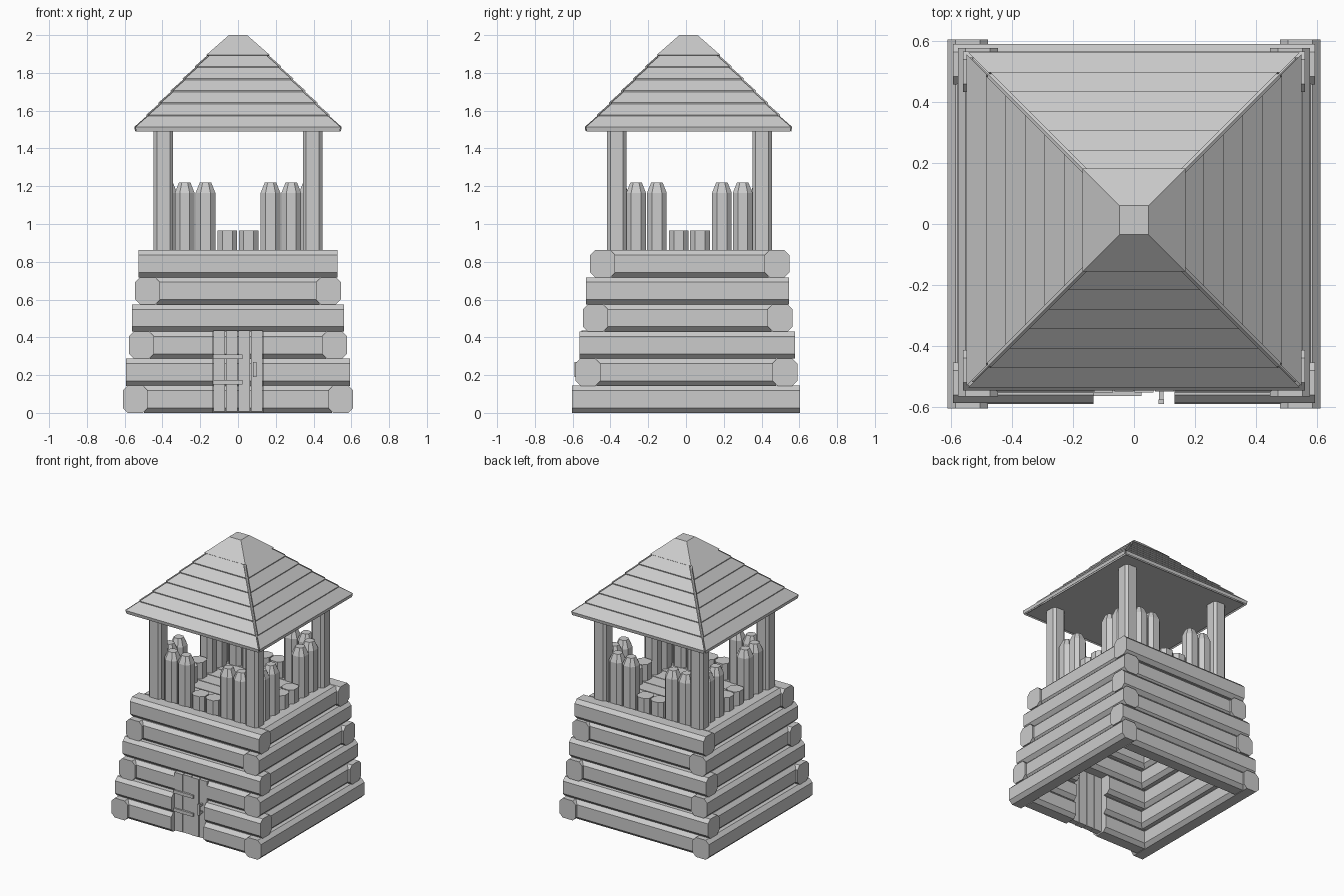
import bpy, bmesh, math
from mathutils import Vector

if "Cube" in bpy.data.objects:
    bpy.data.objects.remove(bpy.data.objects["Cube"])

mat = bpy.data.materials.new("plain grey wood")
mat.diffuse_color = (0.6, 0.6, 0.6, 1)
mat.use_nodes = True
mat.node_tree.nodes["Principled BSDF"].inputs["Base Color"].default_value = mat.diffuse_color


def loft(name, rings):
    """Closed solid through rings holding the same number of points."""
    bm = bmesh.new()
    vs = [[bm.verts.new(p) for p in r] for r in rings]
    n = len(vs[0])
    for a, b in zip(vs, vs[1:]):
        for i in range(n):
            j = (i + 1) % n
            bm.faces.new((a[i], a[j], b[j], b[i]))
    bm.faces.new(vs[0][::-1])
    bm.faces.new(vs[-1])
    bmesh.ops.recalc_face_normals(bm, faces=bm.faces)
    me = bpy.data.meshes.new(name)
    bm.to_mesh(me)
    bm.free()
    me.materials.append(mat)
    ob = bpy.data.objects.new(name, me)
    bpy.context.collection.objects.link(ob)
    return ob


def octagon(w, h, c):
    """Rectangle w x h with corners cut by c."""
    a, b = w / 2, h / 2
    return [(a - c, -b), (a, -b + c), (a, b - c), (a - c, b),
            (-a + c, b), (-a, b - c), (-a, -b + c), (-a + c, -b)]


def box(name, x0, x1, y0, y1, z0, z1):
    return loft(name, [[(x0, y0, z), (x1, y0, z), (x1, y1, z), (x0, y1, z)] for z in (z0, z1)])


def log(name, axis, lo, hi, across, z):
    """Horizontal log along axis 'x' or 'y'."""
    sec = octagon(LOG_W, LOG_H, 0.026)
    if axis == 'x':
        rings = [[(t, across + u, z + v) for u, v in sec] for t in (lo, hi)]
    else:
        rings = [[(across + u, t, z + v) for u, v in sec] for t in (lo, hi)]
    return loft(name, rings)


def post(name, x, y, z0, z1, w, c, tip=0.0):
    """Upright post, with an optional tapered tip."""
    rings = [[(x + u, y + v, z) for u, v in octagon(w, w, c)] for z in (z0, z1 - tip)]
    if tip:
        rings.append([(x + u * 0.58, y + v * 0.58, z1) for u, v in octagon(w, w, c)])
    return loft(name, rings)


# Stacked log walls: long logs alternate between the sides and the front/back
LOG_W, LOG_H, STEP = 0.132, 0.144, 0.1435
DOOR = 0.133
shift = [0, 0.002, 0.006, 0.01, 0.008, 0.02]
for k in range(6):
    r = 0.61 - 0.0165 * k
    ry = r - 0.006 if k < 5 else r
    yc, z = shift[k], LOG_H / 2 + STEP * k
    side_long = k % 2 == 0
    rec = 0.014
    sx = r - LOG_W / 2 - (0 if side_long else rec)      # centre of side logs
    fy = ry - LOG_W / 2 - (rec if side_long else 0)     # centre of front/back logs
    ly = ry if side_long else ry - LOG_W + 0.02
    lx = r - LOG_W + 0.02 if side_long else r
    for s, nm in ((-1, "left"), (1, "right")):
        log(f"{nm}_wall_log_{k}", 'y', yc - ly, yc + ly, s * sx, z)
    log(f"back_wall_log_{k}", 'x', -lx, lx, yc + fy, z)
    if k < 3:   # split around the door
        log(f"front_wall_log_left_{k}", 'x', -lx, -DOOR, yc - fy, z)
        log(f"front_wall_log_right_{k}", 'x', DOOR, lx, yc - fy, z)
    else:
        log(f"front_wall_log_{k}", 'x', -lx, lx, yc - fy, z)

# Door of four planks, two hinges and a handle
for i in range(4):
    x0 = -DOOR + i * 2 * DOOR / 4
    d = 0.004 * (i % 2)
    box(f"door_plank_{i}", x0 + 0.002, x0 + DOOR / 2 - 0.002,
        -0.552 + d, -0.505, 0.008, 0.435)
for i, z in enumerate((0.163, 0.297)):
    box(f"door_hinge_{i}", -DOOR, 0.025, -0.563, -0.54, z - 0.012, z + 0.012)
box("door_handle_grip", 0.08, 0.098, -0.59, -0.575, 0.19, 0.27)
for i, z in enumerate((0.195, 0.25)):
    box(f"door_handle_mount_{i}", 0.082, 0.096, -0.578, -0.545, z, z + 0.015)

# Upper deck planks
YC = 0.018
for i in range(8):
    y0 = YC - 0.44 + i * 0.11
    box(f"deck_plank_{i}", -0.44, 0.44, y0 + 0.003, y0 + 0.107, 0.8, 0.845)

# Corner posts
for sx in (-1, 1):
    for sy in (-1, 1):
        post(f"corner_post_{sx}_{sy}", sx * 0.395, YC + sy * 0.385, 0.78, 1.51, 0.104, 0.018)

# Palisade stakes between the posts, low in the middle of each side
for side in range(4):
    ang = side * math.pi / 2
    ca, sa = round(math.cos(ang)), round(math.sin(ang))
    for i, t in enumerate((-0.282, -0.172, -0.056, 0.056, 0.172, 0.282)):
        low = i in (2, 3)
        x, y = t * ca + 0.375 * sa, t * sa - 0.375 * ca
        post(f"stake_{side}_{i}", x, YC + y, 0.79, 0.965 if low else 1.22,
             0.104, 0.026, 0 if low else 0.055)


def square(h, z):
    return [(-h, YC - h, z), (h, YC - h, z), (h, YC + h, z), (-h, YC + h, z)]


# Roof core, overlapping shingle boards and cap
YC = 0.013
loft("roof_core", [square(0.53, 1.492), square(0.135, 1.875)])
for side in range(4):
    ang = side * math.pi / 2
    ca, sa = round(math.cos(ang)), round(math.sin(ang))

    def place(x, y, z):
        return (x * ca - y * sa, YC + x * sa + y * ca, z)

    for i in range(6):
        h0, z0 = 0.549 - 0.064 * i, 1.514 + 0.064 * i
        h1, z1 = h0 - 0.066, z0 + 0.058
        g = 0.006 if i == 0 else 0.012
        rings = []
        for h, z in ((h0, z0), (h1, z1)):
            w = h - g
            rings.append([place(-w, -h, z), place(w, -h, z),
                          place(w - 0.004, -h + 0.004, z - 0.024),
                          place(-w + 0.004, -h + 0.004, z - 0.024)])
        loft(f"roof_board_{side}_{i}", rings)
loft("roof_cap", [square(0.155, 1.885), square(0.168, 1.895), square(0.048, 2.0)])
